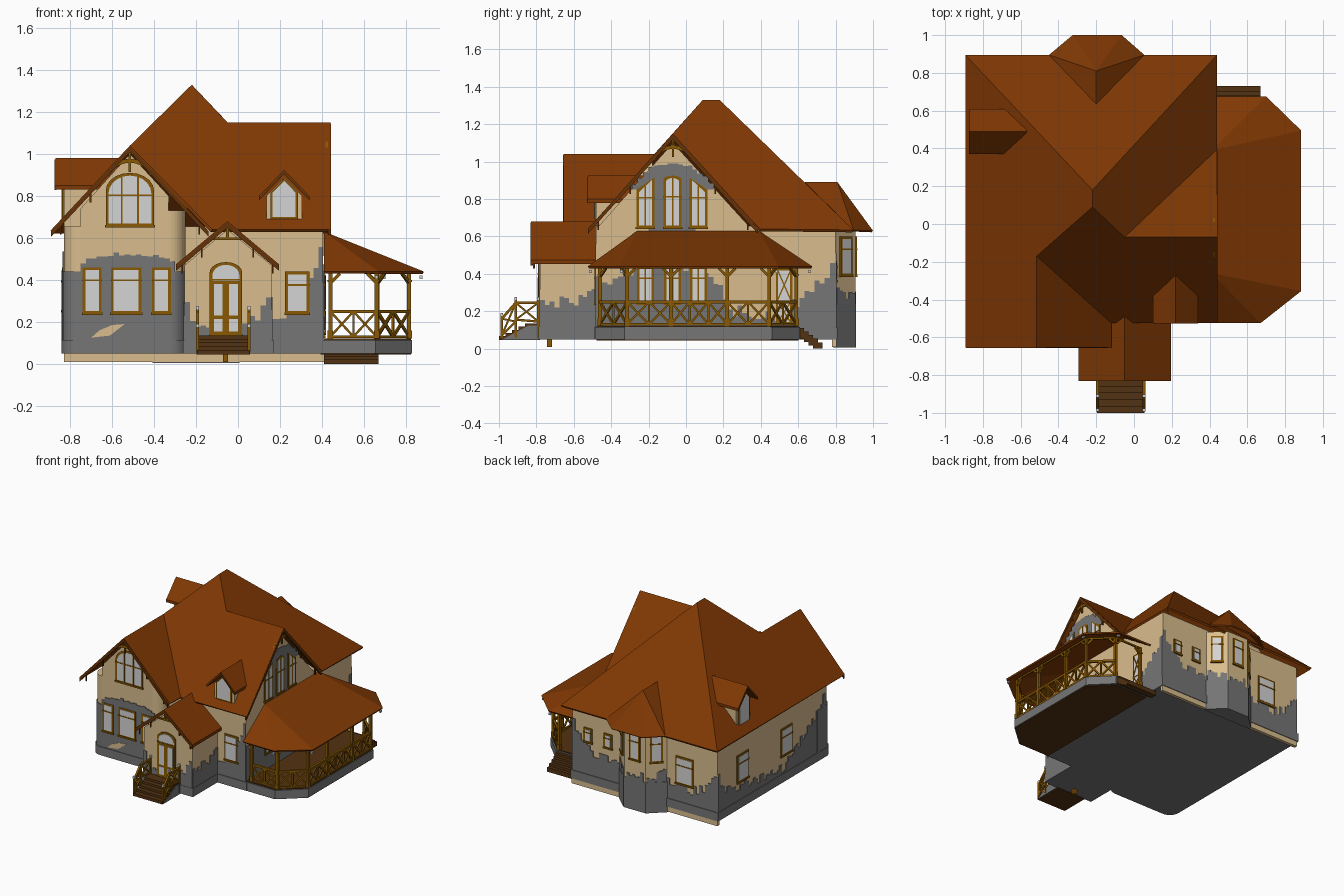
import bpy, bmesh, math, random
from mathutils import Matrix, Vector

random.seed(4)
if "Cube" in bpy.data.objects:
    bpy.data.objects.remove(bpy.data.objects["Cube"])


def material(name, *rgb):
    m = bpy.data.materials.new(name)
    m.use_nodes = True
    m.diffuse_color = (*rgb, 1)
    m.node_tree.nodes["Principled BSDF"].inputs["Base Color"].default_value = (*rgb, 1)
    return m


plaster = material("cream plaster", .7, .51, .27)
stone = material("grey stone", .18, .18, .18)
tile = material("russet roof", .215, .04, .001)
timber = material("golden timber", .25, .1, .001)
trim = material("dark trim", .13, .032, .002)
glass = material("pale glass", .66, .66, .66)
wood = material("step wood", .085, .032, .006)

# Each named part collects its pieces in one bmesh
parts = {}


def part(name, mat):
    bm, mats = parts.setdefault(name, (bmesh.new(), []))
    if mat not in mats:
        mats.append(mat)
    return bm, mats.index(mat)


def wall(angle, x=0, y=0):
    """Frame whose local x runs along a wall and local -y points outward."""
    return Matrix.Translation((x, y, 0)) @ Matrix.Rotation(math.radians(angle), 4, 'Z')


UP = Matrix(((1, 0, 0, 0), (0, 0, 1, 0), (0, -1, 0, 0), (0, 0, 0, 1)))
WING, FRONT, PORCH = wall(0, 0, -.58), wall(0, 0, -.48), wall(0, 0, -.78)
EAST, BACK, WEST = wall(90, .405), wall(180, 0, .8), wall(270, -.83)


def prism(name, pts, d0, d1, mat, frame=UP):
    bm, i = part(name, mat)
    a, b = [[bm.verts.new(frame @ Vector((u, -d, z))) for u, z in pts] for d in (d0, d1)]
    faces = [bm.faces.new(a), bm.faces.new(b[::-1])]
    for k in range(len(a)):
        j = (k + 1) % len(a)
        faces.append(bm.faces.new((a[j], a[k], b[k], b[j])))
    for f in faces:
        f.material_index = i
    bmesh.ops.recalc_face_normals(bm, faces=faces)


def block(name, u0, u1, z0, z1, d0, d1, mat, frame):
    prism(name, [(u0, z0), (u1, z0), (u1, z1), (u0, z1)], d0, d1, mat, frame)


def beam(name, p, q, w, mat=timber):
    p, q = Vector(p), Vector(q)
    bm, i = part(name, mat)
    m = Matrix.LocRotScale((p + q) / 2, (q - p).to_track_quat('Z', 'Y'), (w, w, (q - p).length))
    for v in bmesh.ops.create_cube(bm, size=1, matrix=m)["verts"]:
        for f in v.link_faces:
            f.material_index = i


def arch(u0, u1, z0, z1, rise=0, lean=0, n=10):
    """Opening outline with a flat, leaning or curved head."""
    c, r = (u0 + u1) / 2, (u1 - u0) / 2
    if not rise:
        return [(u0, z0), (u1, z0), (u1, z1 + min(lean, 0)), (u0, z1 - max(lean, 0))]
    turn = [math.pi * k / n for k in range(n + 1)]
    return [(u0, z0), (u1, z0)] + [(c + r * math.cos(t), z1 - rise + rise * math.sin(t)) for t in turn]


def window(name, frame, u0, u1, z0, z1, rise=0, bars=1, cross=.68, lean=0):
    e = .013
    prism(name, arch(u0, u1, z0, z1, rise, lean), -.01, .008, timber, frame)
    prism(name, arch(u0 + e, u1 - e, z0 + e, z1 - e, rise, lean), .007, .01, glass, frame)
    for k in range(bars):
        c = u0 + (u1 - u0) * (k + 1) / (bars + 1)
        block(name, c - .004, c + .004, z0, z1 - e - abs(lean) / 2, .008, .013, timber, frame)
    if cross:
        zc = z0 + (z1 - z0) * cross
        block(name, u0, u1, zc - .004, zc + .004, .008, .013, timber, frame)
    block(name, u0 - .004, u1 + .004, z0 - .006, z0 + .006, 0, .013, timber, frame)


def rubble(name, frame, profile, z0=.1, jitter=.035, step=.026):
    """Ragged bare stone whose top follows a profile of (u, height)."""
    for (a, ha), (b, hb) in zip(profile, profile[1:]):
        n = max(1, round((b - a) / step))
        for k in range(n):
            h = ha + (hb - ha) * (k + .5) / n + random.uniform(-jitter, jitter)
            block(name, a + (b - a) * k / n, a + (b - a) * (k + 1) / n, z0, h, 0, .005, stone, frame)


def chevron(name, frame, c, half, eave, ridge, d0, d1, t, mat):
    top = [(c - half, eave), (c, ridge), (c + half, eave)]
    prism(name, top + [(u, z - t) for u, z in top[::-1]], d0, d1, mat, frame)


thick = {}


def sheet(name, pts, faces, mat, t):
    """Roof sheets, each face pointing up, given thickness downward."""
    bm, i = part(name, mat)
    vs = [bm.verts.new(p) for p in pts]
    for f in faces:
        face = bm.faces.new([vs[k] for k in f])
        face.material_index = i
        face.normal_update()
        if face.normal.z < 0:
            face.normal_flip()
    thick[name] = t


# House body with rounded corners on the front wing
def footprint(o):
    left, right, front, r = -.83 - o, -.25 + o, -.58 - o, .08
    arcs = [math.radians(10 * k) for k in range(10)]
    pts = [(left, .8 + o)]
    pts += [(left + r - r * math.cos(t), front + r - r * math.sin(t)) for t in arcs]
    pts += [(right - r + r * math.sin(t), front + r - r * math.cos(t)) for t in arcs]
    return pts + [(right, -.48 - o), (.405 + o, -.48 - o), (.405 + o, .8 + o)]


def wing_outline(o, left_end):
    """Front part of the wing only, starting from a chosen left end."""
    curve = [p for p in footprint(o)[1:-3] if p[0] > left_end]
    return [(left_end, -.4)] + curve + [(-.25 + o, -.4)]


prism("house_walls", footprint(0), .07, .655, plaster)
prism("plinth", footprint(.01), .05, .115, stone)
prism("wing_stone", wing_outline(.005, -.84), .1, .44, stone)
prism("house_walls", wing_outline(0, -.6), .64, .73, plaster)
prism("house_walls", [(-.75, .6), (-.33, .6), (-.33, .8), (-.515, 1), (-.75, .74)], -.4, 0, plaster, WING)
prism("house_walls", [(-.48, .6), (.35, .6), (.35, .64), (-.07, 1.1), (-.48, .64)], -.4, 0, plaster, EAST)
block("back_footing", -.41, .83, .01, .05, -.02, .005, plaster, BACK)

# Main roof
sheet("main_roof", [
    (-.893, -.655, .635), (-.515, -.655, 1.04), (-.12, -.655, .64), (-.12, -.525, .64), (.44, -.525, .64),
    (.44, -.07, 1.15), (.44, .395, .64), (.44, .895, .635), (-.893, .895, .635), (-.22, .09, 1.33),
    (-.22, .18, 1.33), (-.05, -.07, 1.15), (-.515, -.17, 1.04)],
    [(0, 1, 12, 9, 10, 8), (2, 3, 12, 1), (3, 4, 5, 11, 9, 12), (5, 6, 11), (6, 7, 10, 9, 11), (7, 8, 10)], tile, .016)

# Rear bay
bay = [(-.4, .78), (-.4, .8), (-.29, .905), (-.11, .905), (0, .8), (0, .78)]
prism("bay", bay, .05, .64, plaster)
prism("bay_base", [(-.2 + (x + .2) * 1.04, y + .005) for x, y in bay], .005, .24, stone)
sheet("bay_roof", [(-.45, .895, .635), (-.325, 1, .63), (-.065, 1, .63), (.055, .895, .635), (-.2, .81, .89), (-.2, .635, .89)],
      [(0, 1, 4), (1, 2, 4), (2, 3, 4), (3, 5, 4), (0, 4, 5)], tile, .012)
for turn, x, y in ((0, -.2, .905), (-44, -.055, .853), (44, -.345, .853)):
    facet = wall(180 + turn, x, y)
    window("bay_window", facet, -.045, .045, .39, .6, 0, 0)
    rubble("bay_patch", facet, [(-.07, .3), (0, .28), (.07, .32)])

# Entrance porch
prism("porch_walls", [(-.255, .07), (.16, .07), (.16, .47), (-.05, .64), (-.255, .47)], -.35, 0, plaster, PORCH)
block("porch_plinth", -.263, .168, .05, .115, -.3, .008, stone, PORCH)
chevron("porch_roof", PORCH, -.05, .245, .475, .68, -.32, .05, .022, tile)
rubble("porch_stone", PORCH, [(-.255, .3), (-.2, .2), (-.13, .15)])
rubble("porch_stone", PORCH, [(.02, .15), (.08, .22), (.16, .32)])
rubble("porch_stone", wall(90, .16), [(-.78, .26), (-.6, .24), (-.48, .3)])
rubble("porch_stone", wall(270, -.255), [(.58, .3), (.78, .26)])
window("front_door", PORCH, -.135, .02, .135, .485, .05, 0, .76)
block("front_door", -.125, .01, .135, .395, .008, .012, timber, PORCH)
for u in (-.115, -.042):
    block("front_door", u, u + .042, .23, .38, .011, .014, glass, PORCH)
    block("front_door", u, u + .042, .155, .215, .011, .014, glass, PORCH)
beam("porch_post", (-.06, -.73, .01), (-.06, -.73, .06), .025)

# Front steps with crossed railings
for k in range(5):
    block("front_steps", -.195, .055, .045, .135 - .017 * k, 0, .08 + .035 * k, wood, PORCH)
for x in (-.193, .053):
    prism("step_cheeks", [(-.99, .045), (-.78, .045), (-.78, .125), (-.84, .125)], x - .005, x + .005, stone, wall(90))
    line = [(-.985, .16), (-.91, .245), (-.79, .245)]
    for (ya, za), (yb, zb) in zip(line, line[1:]):
        beam("step_railing", (x, ya, za), (x, yb, zb), .014)
        beam("step_railing", (x, ya, za - .09), (x, yb, zb - .1), .012)
        beam("step_railing", (x, ya, za - .09), (x, yb, zb), .01)
        beam("step_railing", (x, ya, za), (x, yb, zb - .1), .01)
    for y, z in line:
        beam("step_railing", (x, y, .06), (x, y, z + .015), .014)
        beam("step_railing", (x, y, z + .015), (x, y, z + .03), .015, glass)

# Dormers
for name, frame, c, half, eave, ridge, base, d in (
        ("front_dormer", FRONT, .22, .12, .8, .925, .66, .045), ("left_dormer", WEST, -.49, .12, .85, .98, .64, .04)):
    w = half - .035
    prism(name, [(c - w, base), (c + w, base), (c + w, eave), (c, ridge - .04), (c - w, eave)], -.3, 0, plaster, frame)
    chevron(name + "_roof", frame, c, half, eave, ridge, -.26, d, .02, tile)
    chevron(name + "_roof", frame, c, half, eave - .006, ridge - .006, d - .005, d + .003, .015, trim)
    for grow, a, b, m in ((0, 0, .008, timber), (.01, .007, .011, glass)):
        e = .065 - grow
        prism(name + "_window", [(c - e, base + .03 + grow), (c + e, base + .03 + grow), (c + e, eave + .015),
                                 (c, ridge - .043 - grow), (c - e, eave + .015)], a, b, m, frame)

# Gable boards, hangers and fan trusses
for name, frame, c, half, eave, ridge, d, fan in (
        ("wing_gable", WING, -.515, .375, .632, 1.035, .073, 1), ("side_gable", EAST, -.07, .455, .64, 1.145, .033, 1),
        ("porch_gable", PORCH, -.05, .245, .47, .675, .048, 0)):
    slope = (ridge - eave) / half
    chevron(name, frame, c, half, eave, ridge, d - .01, d + .004, .026, trim)
    for t in (-.88, -.5, .5, .88):
        u, z = c + t * half, ridge - abs(t) * half * slope
        block(name, u - .004, u + .004, z - .065, z - .015, d - .02, d - .01, trim, frame)
    block(name, c - .006, c + .006, ridge - .12 + .04 * (1 - fan), ridge - .02, d - .02, d - .01, timber, frame)
    if fan:
        zc, ring = ridge - .16, []
        for r in (.12, .098):
            ring.append([(c + r * math.cos(math.radians(a)), zc + r * .85 * math.sin(math.radians(a))) for a in range(15, 166, 15)])
        prism(name, ring[0] + ring[1][::-1], d - .02, d - .01, timber, frame)
        for s in (-1, 1):
            beam(name, frame @ Vector((c + s * .02, .016 - d, zc + .09)), frame @ Vector((c + s * .055, .016 - d, ridge - .085)), .012)
    else:
        block(name, c - .08, c + .08, ridge - .085, ridge - .073, d - .02, d - .01, timber, frame)

# Windows
window("wing_upper_window", WING, -.63, -.4, .655, .91, .085, 2, .58)
for u0, u1 in ((-.74, -.65), (-.605, -.46), (-.41, -.32)):
    window("wing_lower_window", WING, u0, u1, .24, .46, 0, 0, .72)
window("front_window", FRONT, .225, .34, .24, .44, 0, 0)
for c, top, rise, lean in ((-.217, .915, 0, .065), (-.072, .925, .02, 0), (.066, .915, 0, -.065)):
    window("side_upper_window", EAST, c - .048, c + .048, .645, top, rise, 1, .6, lean)
    window("side_lower_window", EAST, c - .045, c + .045, .24, .44)
for u0, u1, z0, z1 in ((-.305, -.235, .36, .47), (-.135, -.065, .36, .47), (.475, .625, .25, .46)):
    window("back_window", BACK, u0, u1, z0, z1, 0, 0)
for u0, u1 in ((-.57, -.43), (-.04, .1)):
    window("left_window", WEST, u0, u1, .25, .46, 0, 0)
window("veranda_door", EAST, .48, .57, .13, .43, 0, 0, .4)
for za, zb in ((.14, .25), (.25, .14), (.26, .42), (.42, .26)):
    beam("veranda_door", (.416, .49, za), (.416, .56, zb), .007)

# Bare stone showing through the plaster
rubble("wing_patch", WING, [(-.75, .48), (-.7, .505), (-.54, .525), (-.35, .51), (-.3, .47)], .4, .01)
prism("wing_plaster_patch", [(-.7, .125), (-.61, .135), (-.54, .19), (-.6, .185), (-.66, .16)], 0, .008, plaster, WING)
rubble("front_patch", FRONT, [(.165, .24), (.23, .25), (.32, .36), (.36, .44), (.405, .6)])
rubble("side_patch", EAST, [(-.48, .46), (-.42, .3), (-.28, .44), (.12, .44), (.25, .2), (.5, .18), (.74, .36), (.8, .5)])
block("side_arch_stone", -.2, .05, .63, .9, 0, .004, stone, EAST)
rubble("side_arch_stone", EAST, [(-.29, .87), (-.2, .96), (-.1, .995), (-.04, .995), (.06, .96), (.15, .87)], .85, .008)
rubble("back_patch", BACK, [(-.405, .5), (-.33, .36), (-.2, .28), (0, .26), (.4, .26), (.6, .22), (.75, .28), (.83, .4)])
rubble("left_patch", WEST, [(-.8, .4), (-.72, .25), (-.4, .2), (0, .15), (.2, .28), (.42, .42), (.5, .56)])

# Veranda
deck = [(.4, -.485), (.655, -.485), (.83, -.33), (.83, .46), (.68, .61), (.4, .61)]
prism("veranda_base", deck, .05, .115, stone)
prism("veranda_deck", [(x - .006, y * .985) for x, y in deck], .044, .122, wood)
sheet("veranda_roof", [(.41, -.26, .63), (.41, .39, .63), (.41, -.525, .44), (.67, -.525, .44), (.885, -.355, .44),
                       (.885, .495, .44), (.7, .675, .44), (.41, .675, .44)],
      [(0, 2, 3), (0, 3, 4), (0, 4, 5, 1), (1, 5, 6), (1, 6, 7)], tile, .012)
posts = [(.44, -.46), (.66, -.46), (.815, -.315), (.815, -.08), (.815, .22), (.815, .445), (.665, .59), (.44, .59)]


def lift(h):
    return Vector((0, 0, h))


for k, (x, y) in enumerate(posts):
    beam("veranda_posts", (x, y, .12), (x, y, .44), .02)
    beam("veranda_posts", (x, y, .12), (x, y, .16), .026)
    beam("veranda_posts", (x, y, .39), (x, y, .4), .028)
    if k + 1 == len(posts):
        continue
    a, b = Vector((x, y, 0)), Vector((*posts[k + 1], 0))
    run = (b - a).normalized() * .045
    beam("veranda_beams", a + lift(.437), b + lift(.437), .012)
    beam("veranda_beams", a + lift(.385), a + run + lift(.43), .014)
    beam("veranda_beams", b + lift(.385), b - run + lift(.43), .014)
    if k == 6:
        continue
    beam("veranda_railing", a + lift(.25), b + lift(.25), .016)
    beam("veranda_railing", a + lift(.13), b + lift(.13), .012)
    n = max(1, round((b - a).length / .11))
    for j in range(n):
        p, q = a.lerp(b, j / n), a.lerp(b, (j + 1) / n)
        beam("veranda_railing", p + lift(.13), q + lift(.25), .011)
        beam("veranda_railing", p + lift(.25), q + lift(.13), .011)
        beam("veranda_railing", q + lift(.13), q + lift(.25), .011)
# Small lamps under the veranda eaves
for x, y in ((.66, -.51), (.872, -.345), (.872, .485), (.695, .66)):
    beam("veranda_lamps", (x, y, .405), (x, y, .42), .015, glass)
for k in range(5):
    block("veranda_steps", -.67, -.41, .07 - .0175 * k, .11 - .019 * k, -.22 + .025 * k, -.17 + .025 * k, wood, BACK)

# Turn the collected parts into objects
for name, (bm, mats) in parts.items():
    mesh = bpy.data.meshes.new(name)
    bm.to_mesh(mesh)
    bm.free()
    for m in mats:
        mesh.materials.append(m)
    ob = bpy.data.objects.new(name, mesh)
    bpy.context.scene.collection.objects.link(ob)
    if name in thick:
        mod = ob.modifiers.new("thickness", 'SOLIDIFY')
        mod.thickness, mod.offset = thick[name], -1
